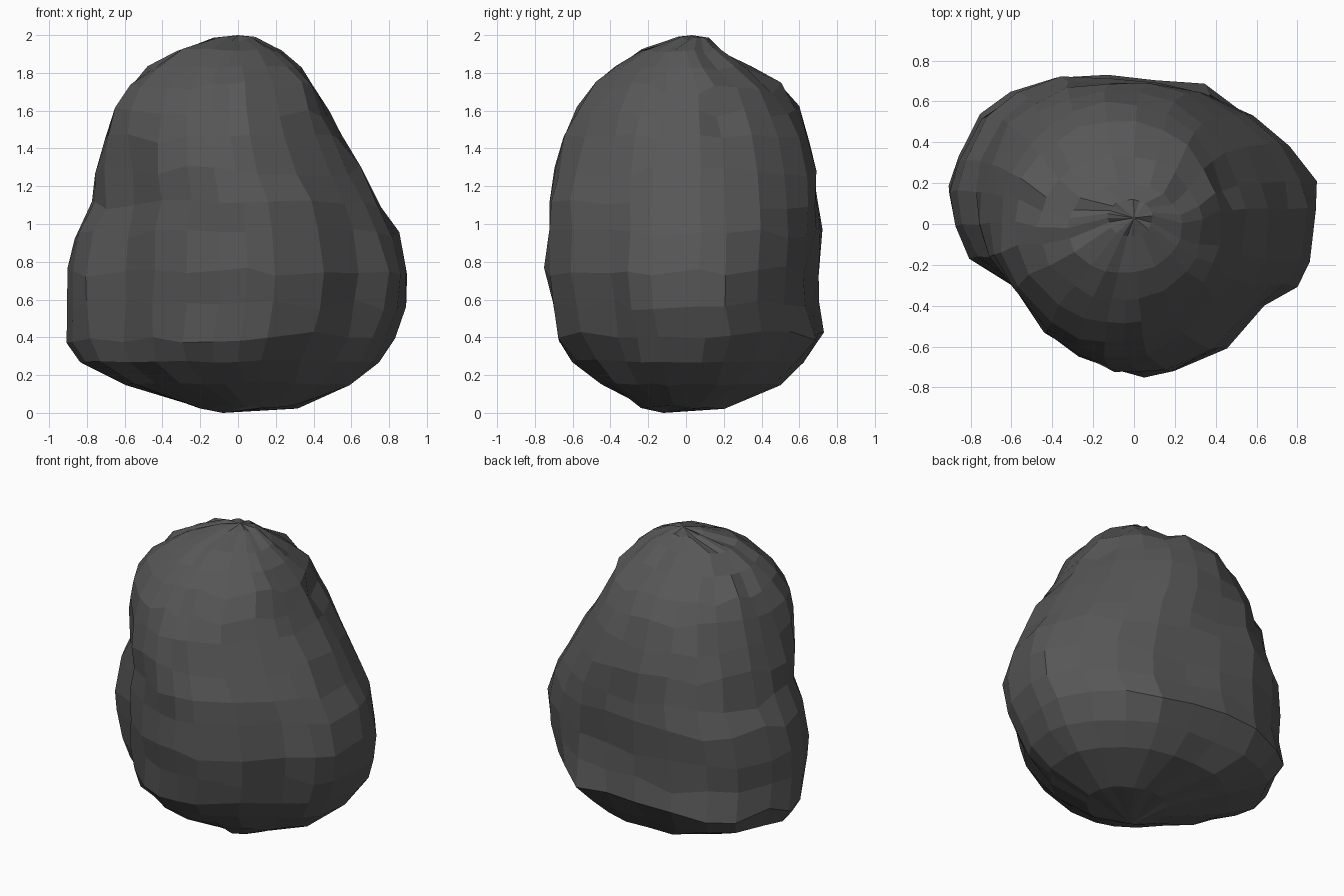
import bpy
import bmesh
import math
import random
from mathutils import Vector

random.seed(4)

default_cube = bpy.data.objects.get("Cube")
if default_cube:
    bpy.data.objects.remove(default_cube, do_unlink=True)

# Dark stone colour
stone = bpy.data.materials.new("dark grey stone")
stone.use_nodes = True
stone_colour = (0.095, 0.095, 0.095, 1)
stone.diffuse_color = stone_colour
shader = stone.node_tree.nodes["Principled BSDF"]
shader.inputs["Base Color"].default_value = stone_colour
shader.inputs["Roughness"].default_value = 0.9

# Plan outline of the boulder, counter-clockwise: blunt nose in front, broad back
outline = [(.91, .08), (.89, .22), (.77, .4), (.6, .56), (.4, .69), (.15, .73),
           (-.1, .74), (-.37, .73), (-.6, .65), (-.76, .54), (-.87, .32),
           (-.92, .17), (-.88, 0), (-.8, -.16), (-.6, -.3), (-.45, -.53),
           (-.27, -.64), (-.1, -.72), (.05, -.74), (.2, -.73), (.46, -.61),
           (.65, -.4), (.8, -.3), (.88, -.18)]

# Height, then left, right, front and back limits of each layer
layers = [(.03, -.2, .32, -.24, .22), (.15, -.6, .6, -.46, .5),
          (.27, -.83, .74, -.6, .63), (.4, -.9, .83, -.68, .73),
          (.57, -.91, .89, -.71, .7), (.75, -.91, .91, -.74, .72),
          (.95, -.87, .85, -.73, .73), (1.1, -.79, .77, -.73, .72),
          (1.28, -.76, .66, -.7, .7), (1.45, -.71, .56, -.65, .66),
          (1.6, -.66, .5, -.59, .6), (1.72, -.59, .44, -.48, .51),
          (1.83, -.47, .34, -.37, .34), (1.92, -.33, .24, -.24, .2),
          (1.98, -.13, .09, -.06, .12)]

# Hollows worn into the surface: centre, radius, depth
hollows = [(Vector((.3, .68, .75)), .22, .08),
           (Vector((0, .72, 1.05)), .2, .03),
           (Vector((.2, -.5, .2)), .17, .05),
           (Vector((.45, .2, 1.6)), .2, .04),
           (Vector((-.55, -.4, 1.3)), .22, .03)]


def layer_point(layer, corner):
    """Fit one outline corner to a layer, rounder towards the top and base."""
    z, left, right, front, back = layer
    u, v = corner[0] / .915, corner[1] / .74
    angle = math.atan2(v, u)
    roundness = min(1, max(0, (z - .9) / .7, (.3 - z) * 3))
    u += (math.cos(angle) - u) * roundness
    v += (math.sin(angle) - v) * roundness
    return Vector(((left + right + (right - left) * u) / 2,
                   (front + back + (back - front) * v) / 2, z))


def weather(point):
    """Chip the surface inwards at the hollows and roughen it."""
    inward = Vector((-point.x, -point.y, (1 - point.z) * .4)).normalized()
    for centre, radius, depth in hollows:
        falloff = math.exp(-((point - centre).length / radius) ** 2)
        point = point + inward * depth * falloff
    point += inward * random.uniform(-.012, .016)
    if .3 < point.z < 1.8:
        point.z += random.uniform(-.03, .03)
    return point


# Boulder body
bm = bmesh.new()
rings = []
for layer in layers:
    rings.append([bm.verts.new(weather(layer_point(layer, c))) for c in outline])
base_tip = bm.verts.new((-.08, -.12, 0))
top_tip = bm.verts.new((0, .03, 2))

count = len(outline)
for i in range(count):
    j = (i + 1) % count
    for lower, upper in zip(rings, rings[1:]):
        bm.faces.new((lower[i], lower[j], upper[j], upper[i]))
    bm.faces.new((base_tip, rings[0][j], rings[0][i]))
    bm.faces.new((top_tip, rings[-1][i], rings[-1][j]))
bmesh.ops.recalc_face_normals(bm, faces=bm.faces)

mesh = bpy.data.meshes.new("boulder")
bm.to_mesh(mesh)
bm.free()
mesh.materials.append(stone)
boulder = bpy.data.objects.new("boulder", mesh)
bpy.context.collection.objects.link(boulder)
